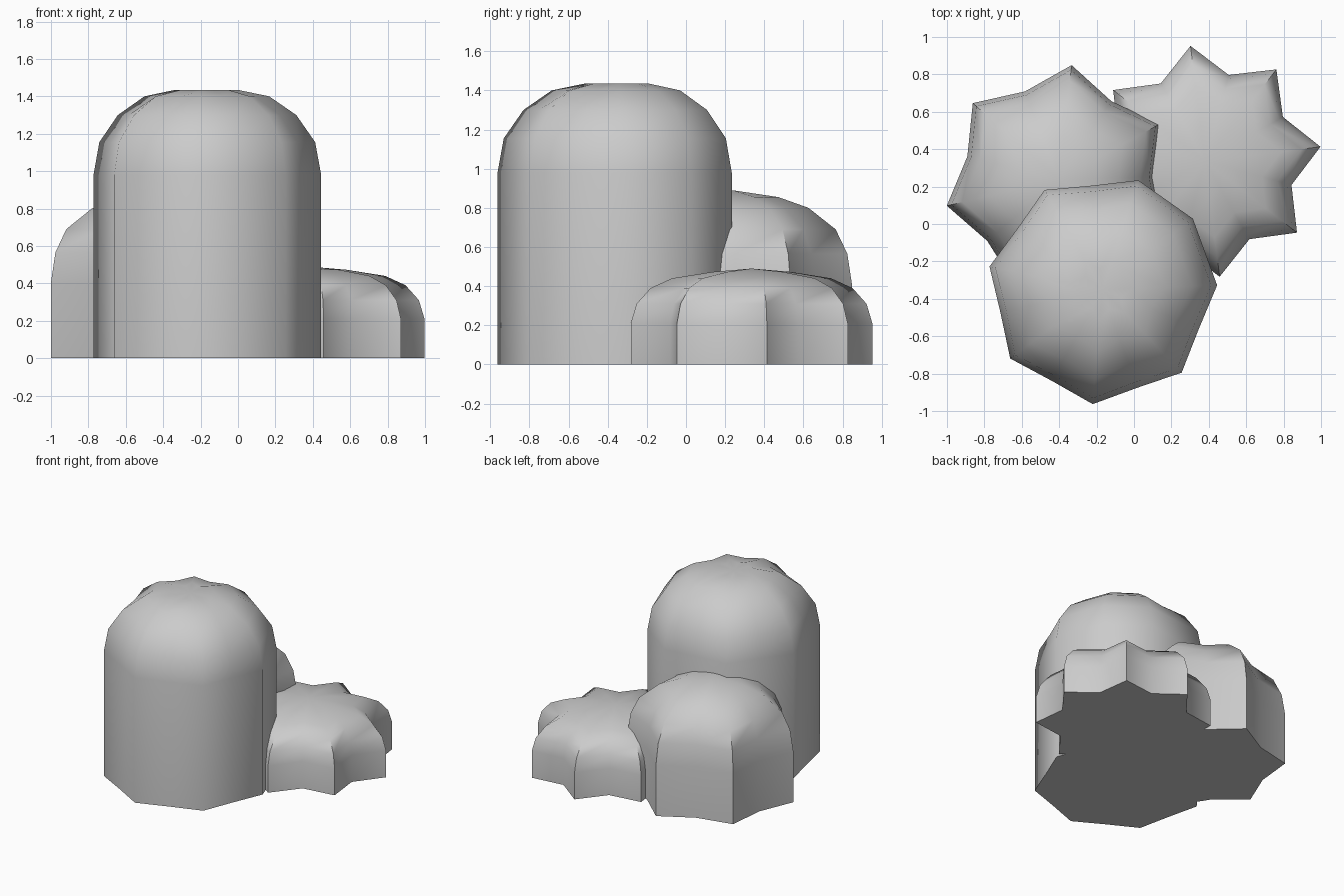
import bpy, bmesh
from math import radians, cos, sin

if "Cube" in bpy.data.objects:
    bpy.data.objects.remove(bpy.data.objects["Cube"])


def mound(name, centre, flutes, profile, valley):
    """Loft a fluted outline up a dome profile.
    flutes: (angle in degrees, is_ridge); profile: (radius, z); valley(r) gives the valley radius."""
    bm = bmesh.new()
    rings = []
    for r, z in profile[:-1]:
        ring = []
        for a, ridge in flutes:
            rr = r if ridge else valley(r)
            ring.append(bm.verts.new((centre[0] + rr * cos(radians(a)),
                                      centre[1] + rr * sin(radians(a)), z)))
        rings.append(ring)
    apex = bm.verts.new((*centre, profile[-1][1]))
    n = len(flutes)
    bm.faces.new(rings[0][::-1])
    for i in range(n):
        j = (i + 1) % n
        for lo, hi in zip(rings, rings[1:]):
            bm.faces.new((lo[i], lo[j], hi[j], hi[i]))
        bm.faces.new((rings[-1][i], rings[-1][j], apex))
    bmesh.ops.recalc_face_normals(bm, faces=bm.faces)
    mesh = bpy.data.meshes.new(name)
    bm.to_mesh(mesh)
    bm.free()
    ob = bpy.data.objects.new(name, mesh)
    bpy.context.collection.objects.link(ob)
    bpy.ops.object.select_all(action='DESELECT')
    ob.select_set(True)
    bpy.context.view_layer.objects.active = ob
    bpy.ops.object.shade_smooth_by_angle(angle=radians(65))
    return ob


def alternating(start, step, count):
    return [(start + i * step, i % 2 == 0) for i in range(count)]


# Tall front column with shallow flutes
mound("tall_column", (-0.17, -0.35),
      alternating(71.7, 24.2, 13) + [(398, True)],
      [(0.615, 0), (0.615, 0.98), (0.583, 1.155), (0.482, 1.30),
       (0.337, 1.40), (0.168, 1.435), (0, 1.43)],
      lambda r: r - 0.057)

# Medium mound at the back left
mound("medium_mound", (-0.402, 0.238),
      alternating(-26, 27.4, 13),
      [(0.615, 0), (0.615, 0.40), (0.59, 0.565), (0.53, 0.69),
       (0.39, 0.80), (0.235, 0.855), (0, 0.89)],
      lambda r: r * 0.82)

# Low star-shaped mound at the back right
mound("low_mound", (0.38, 0.335),
      alternating(7.2, 22.5, 16),
      [(0.622, 0), (0.622, 0.21), (0.592, 0.31), (0.52, 0.39),
       (0.41, 0.44), (0.2, 0.473), (0, 0.49)],
      lambda r: r * 0.77)
